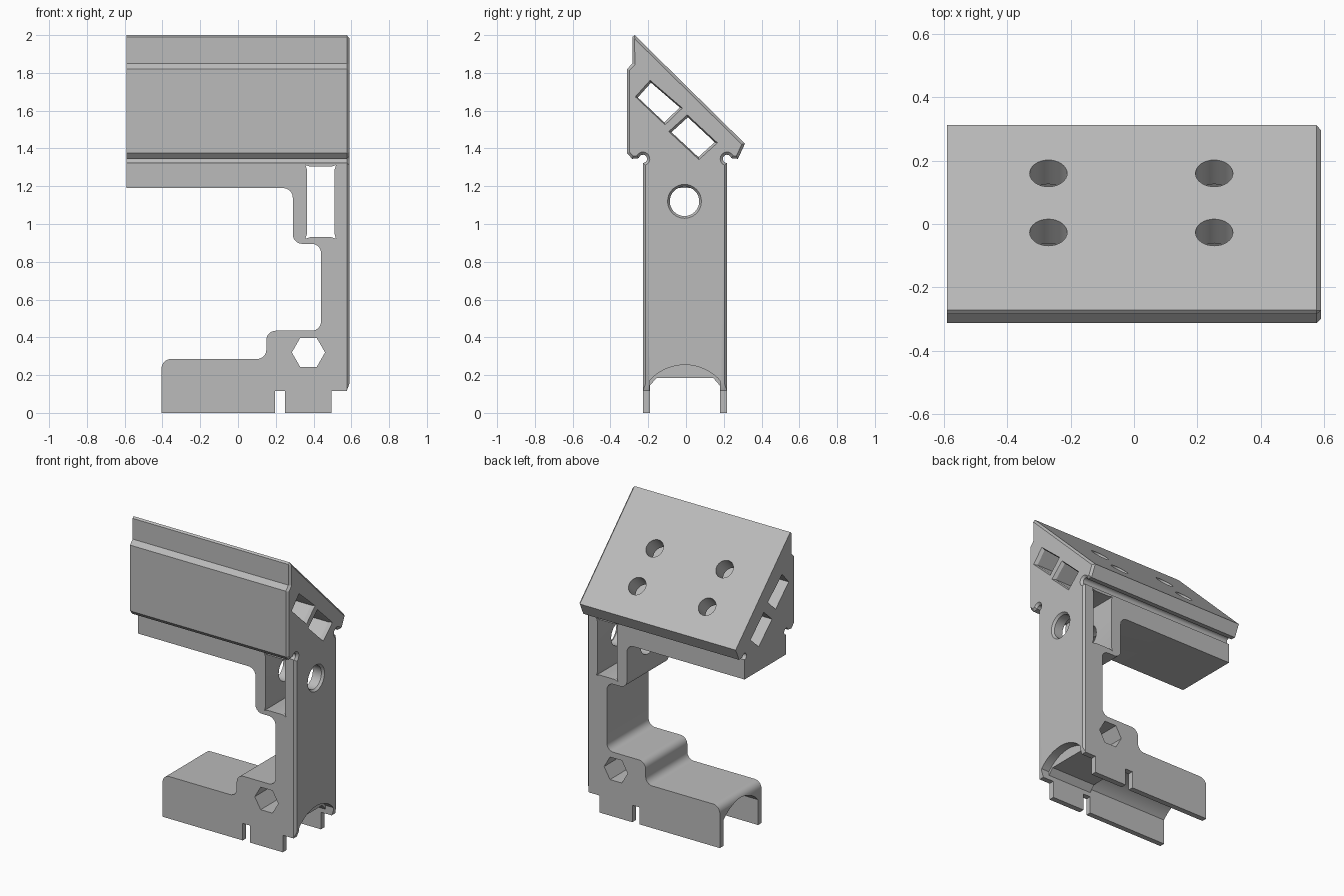
import bpy, bmesh, math
from mathutils import Vector

cube = bpy.data.objects.get("Cube")
if cube:
    bpy.data.objects.remove(cube)

grey = bpy.data.materials.new("plain grey")
grey.use_nodes = True
grey.diffuse_color = (0.5, 0.5, 0.5, 1)
grey.node_tree.nodes["Principled BSDF"].inputs["Base Color"].default_value = (0.5, 0.5, 0.5, 1)


def rounded(points, steps=8):
    """Outline from (u, v) or (u, v, fillet radius) corners."""
    out = []
    for i, p in enumerate(points):
        c = Vector(p[:2])
        if len(p) == 2:
            out.append(c)
            continue
        a = (Vector(points[i - 1][:2]) - c).normalized()
        b = (Vector(points[(i + 1) % len(points)][:2]) - c).normalized()
        r = p[2]
        for k in range(steps + 1):
            t = k / steps * math.pi / 2
            out.append(c + a * r * (1 - math.sin(t)) + b * r * (1 - math.cos(t)))
    return out


def circle(cu, cv, r, n=32, start=0.0, sweep=2 * math.pi, ends=False):
    m = n if ends else n - 1
    step = sweep / m if ends else sweep / n
    return [Vector((cu + r * math.cos(start + k * step), cv + r * math.sin(start + k * step)))
            for k in range(m + 1)]


def prism(name, pts, axis, a, b, end_scale=1.0, bevel=0.0):
    """Extrude an outline along x or y, optionally flared or bevelled at its far end."""
    pts = [Vector(p[:2]) for p in pts]
    mid = sum(pts, Vector((0, 0))) / len(pts)
    place = (lambda p, d: (d, p.x, p.y)) if axis == "x" else (lambda p, d: (p.x, d, p.y))
    bm = bmesh.new()
    near = [bm.verts.new(place(p, a)) for p in pts]
    far = [bm.verts.new(place(mid + (p - mid) * end_scale, b)) for p in pts]
    bm.faces.new(near)
    bm.faces.new(far)
    n = len(pts)
    for i in range(n):
        j = (i + 1) % n
        bm.faces.new((near[i], near[j], far[j], far[i]))
    bmesh.ops.recalc_face_normals(bm, faces=bm.faces)
    if bevel:
        rim = [e for e in bm.edges if all(v in far for v in e.verts)]
        bmesh.ops.bevel(bm, geom=rim, offset=bevel, segments=1, affect="EDGES", clamp_overlap=False)
    mesh = bpy.data.meshes.new(name)
    bm.to_mesh(mesh)
    bm.free()
    mesh.materials.append(grey)
    obj = bpy.data.objects.new(name, mesh)
    bpy.context.collection.objects.link(obj)
    return obj


def cut(target, cutter):
    cutter.hide_render = True
    bpy.context.view_layer.objects.active = target
    mod = target.modifiers.new("cut", "BOOLEAN")
    mod.operation = "DIFFERENCE"
    mod.solver = "EXACT"
    mod.object = cutter
    bpy.ops.object.modifier_apply(modifier=mod.name)
    bpy.data.objects.remove(cutter)


# Side outline of the wedge head, relief notches and column
left_notch = circle(-0.228, 1.345, 0.022, 12, math.pi * 0.95, -1.45 * math.pi, True)
right_notch = circle(0.217, 1.345, 0.022, 12, 1.5 * math.pi, -1.45 * math.pi, True)
outline = [(-0.228, 0), (-0.228, 1.31)] + left_notch[::-1] + [
    (-0.285, 1.345), (-0.312, 1.375), (-0.312, 1.82), (-0.284, 1.85),
    (-0.284, 1.99), (-0.272, 2.0), (0.312, 1.425), (0.275, 1.345)]
outline += right_notch[::-1] + [(0.217, 1.31), (0.217, 0)]
bracket = prism("bracket", outline, "x", -0.59, 0.59, bevel=0.014)

# C-shaped opening that leaves the head, column and foot
r = 0.05
opening = rounded([(-0.7, 1.19), (0.29, 1.19, r), (0.29, 0.895, r), (0.44, 0.895, r),
                   (0.44, 0.435, r), (0.15, 0.435, r), (0.15, 0.285, r),
                   (-0.405, 0.285, r), (-0.405, -0.1), (-0.7, -0.1)])
cut(bracket, prism("opening", opening, "y", -1, 1))

# Heel step and foot notch
cut(bracket, prism("heel", [(0.495, -0.1), (0.495, 0.115), (0.575, 0.115), (0.592, 0.16),
                            (0.7, 0.16), (0.7, -0.1)], "y", -1, 1))
cut(bracket, prism("foot_notch", [(0.195, -0.1), (0.25, -0.1), (0.25, 0.115), (0.195, 0.115)], "y", -1, 1))

# Channel under the foot: flat middle with arched ends
c = -0.006
flat = [(c - 0.185, -0.1), (c - 0.185, 0.145), (c - 0.15, 0.185),
        (c + 0.15, 0.185), (c + 0.185, 0.145), (c + 0.185, -0.1)]
cut(bracket, prism("channel", flat, "x", -0.6, 0.7))
half = math.asin(0.186 / 0.25)
arch = [(c + 0.186, -0.1)] + circle(c, 0.004, 0.25, 24, math.pi / 2 - half, 2 * half, True) + [(c - 0.186, -0.1)]
for x0, x1 in ((-0.6, 0.195), (0.53, 0.7)):
    cut(bracket, prism("arch", arch, "x", x0, x1))

# Hexagonal cross hole and column window with relieved corners
cut(bracket, prism("hex_hole", circle(0.373, 0.32, 0.088, 6), "y", -1, 1))
window = []
corners = [(0.357, 0.922), (0.519, 0.922), (0.519, 1.312), (0.357, 1.312)]
for u, v in corners:
    su, sv = (1 if u < 0.4 else -1), (1 if v < 1 else -1)
    pair = [(u + 0.008 * su, v + 0.025 * sv), (u, v), (u + 0.025 * su, v + 0.008 * sv)]
    window += pair if su == sv else pair[::-1]
cut(bracket, prism("window", window, "y", -1, 1))

# Round hole through the column with a chamfered mouth
cut(bracket, prism("round_hole", circle(-0.008, 1.12, 0.078), "x", 0.2, 0.7))
cut(bracket, prism("hole_mouth", circle(-0.008, 1.12, 0.078), "x", 0.575, 0.605, 1.3))

# Two slanted slots through the head, flared at the column end
slots = [[(-0.255, 1.67), (-0.185, 1.748), (-0.033, 1.617), (-0.115, 1.538)],
         [(-0.077, 1.486), (0.01, 1.565), (0.152, 1.433), (0.065, 1.354)]]
for s in slots:
    cut(bracket, prism("slot", s, "x", -0.7, 0.7))
    cut(bracket, prism("slot_mouth", s, "x", 0.57, 0.605, 1.22))

# Four bolt holes from the sloping face into the slots
for x in (-0.27, 0.253):
    for y in (0.16, -0.025):
        hole = prism("bolt_hole", circle(0, 0, 0.059), "y", -0.15, 0.1)
        hole.rotation_euler.x = math.radians(45)
        hole.location = (x, y, 1.735 - y)
        bpy.context.view_layer.update()
        cut(bracket, hole)

bpy.ops.object.select_all(action="DESELECT")
bracket.select_set(True)
bpy.context.view_layer.objects.active = bracket
bpy.ops.object.shade_smooth_by_angle(angle=math.radians(25))
